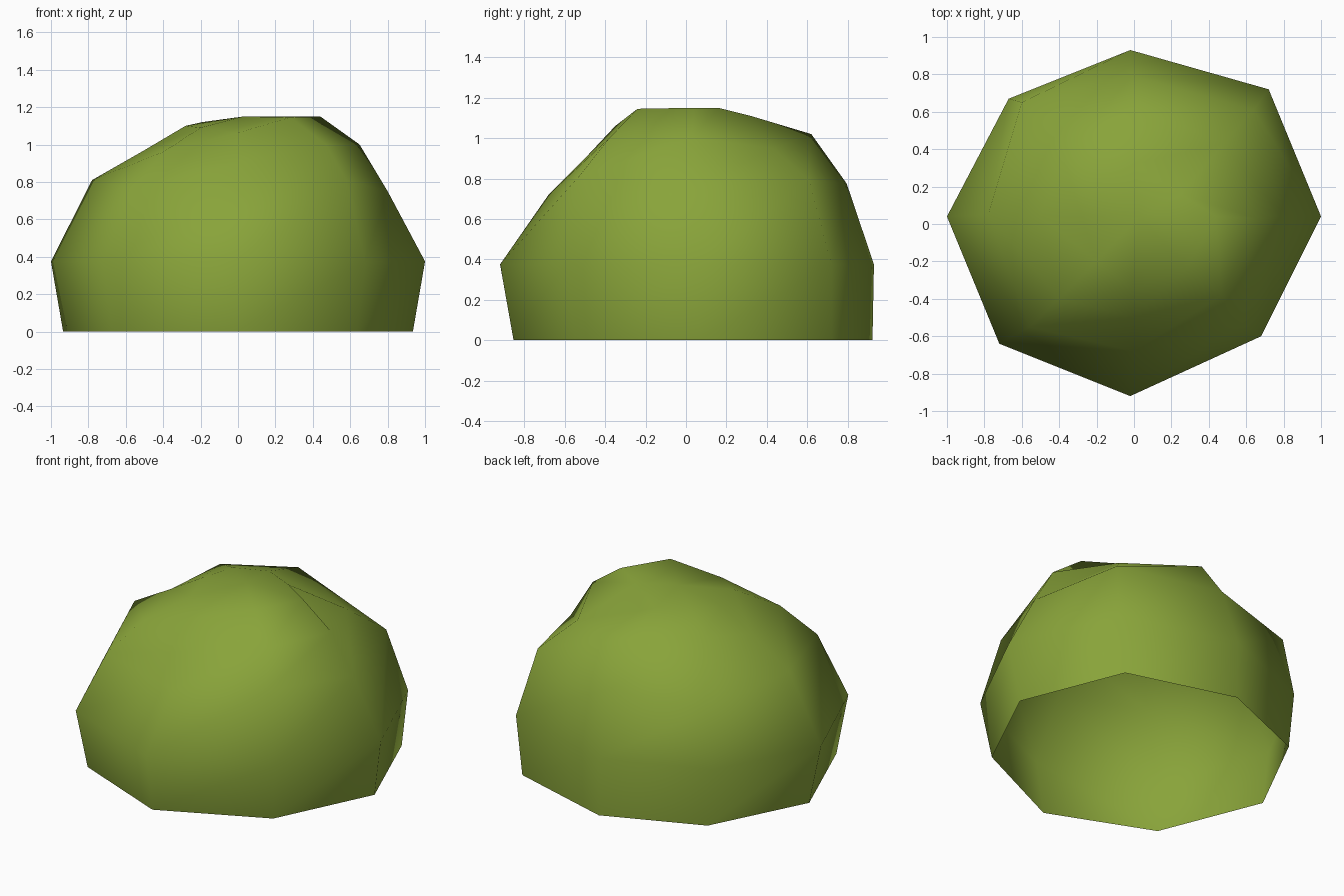
import bpy, bmesh

if "Cube" in bpy.data.objects:
    bpy.data.objects.remove(bpy.data.objects["Cube"])

# Leaf material
leaf = bpy.data.materials.new("leaf_green")
leaf.diffuse_color = (0.25, 0.37, 0.042, 1)
leaf.use_nodes = True
leaf.node_tree.nodes["Principled BSDF"].inputs["Base Color"].default_value = leaf.diffuse_color

# Eight-sided rings, counter-clockwise from +x
belly = [(1, .04), (.72, .72), (-.02, .93), (-.67, .67),
         (-1, .04), (-.72, -.64), (-.02, -.92), (.68, -.60)]
shoulder = [(.80, .04, .75), (.64, .61, .79), (-.01, .795, .775), (-.60, .65, .73),
            (-.78, .05, .81), (-.56, -.55, .76), (0, -.68, .72), (.58, -.53, .81)]
crown = [(.65, .03, 1.0), (.48, .43, .95), (0, .62, 1.02), (-.38, .36, 1.04),
         (-.50, .04, .97), (-.40, -.40, .96), (0, -.50, .90), (.47, -.38, 1.0)]
cap = [(.44, .04, 1.15), (.25, .16, 1.15), (0, .32, 1.11), (-.19, .22, 1.12),
       (-.28, .04, 1.10), (-.20, -.20, 1.09), (-.01, -.35, 1.06), (.28, -.24, 1.145)]
rings = [[(x * .935, y * .96 + .03, 0) for x, y in belly],
         [(x, y, .375) for x, y in belly], shoulder, crown, cap]

# Open-bottomed bush shell
bm = bmesh.new()
loops = [[bm.verts.new(p) for p in ring] for ring in rings]
tip = bm.verts.new((.03, .04, 1.15))
for low, up in zip(loops, loops[1:]):
    for i in range(8):
        j = (i + 1) % 8
        bm.faces.new((low[i], low[j], up[j]))
        bm.faces.new((low[i], up[j], up[i]))
for i in range(8):
    bm.faces.new((loops[-1][i], loops[-1][(i + 1) % 8], tip))
for f in bm.faces:
    f.smooth = True

mesh = bpy.data.meshes.new("bush")
bm.to_mesh(mesh)
bm.free()
mesh.materials.append(leaf)
bpy.context.collection.objects.link(bpy.data.objects.new("bush", mesh))
